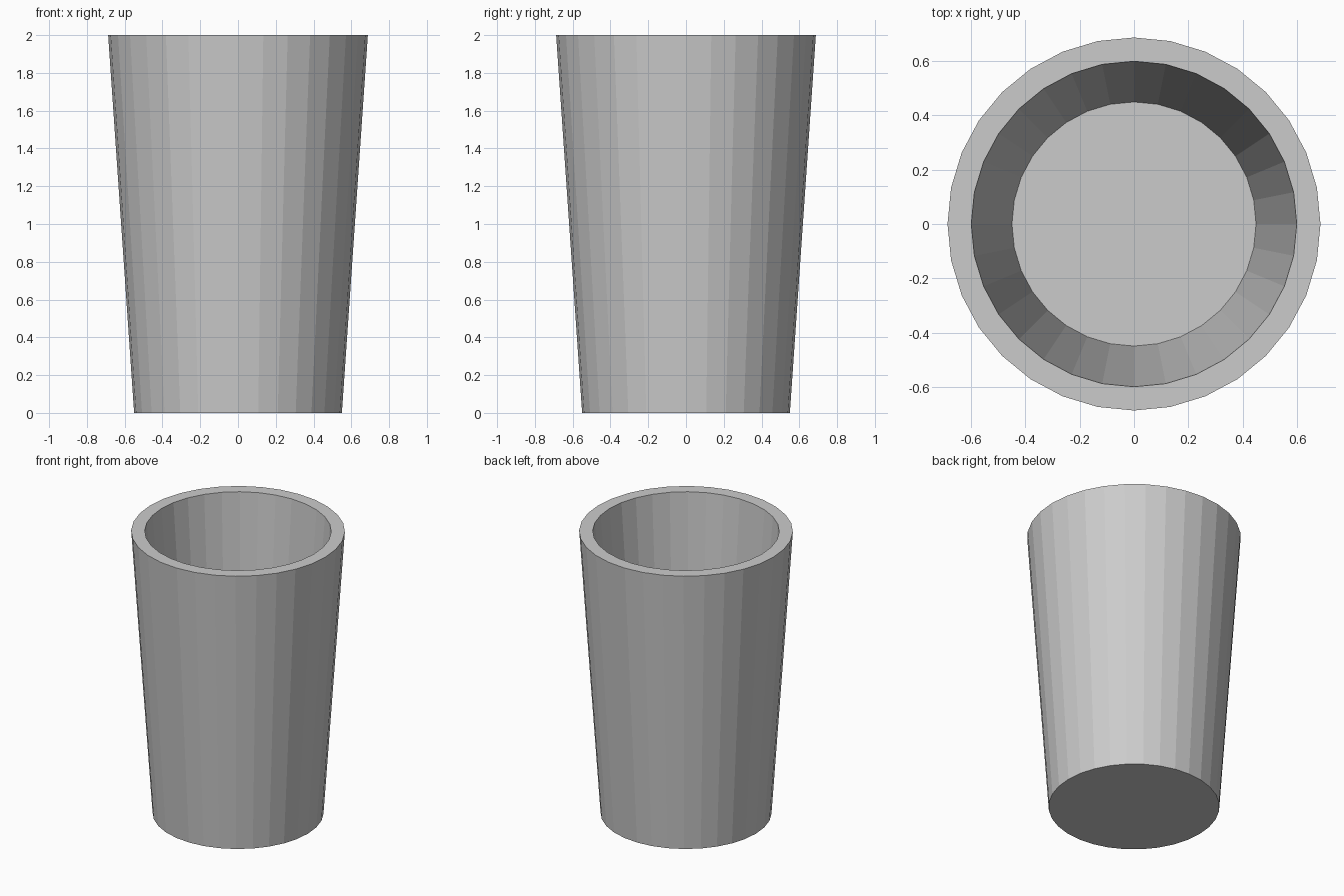
import bpy, bmesh
from math import cos, sin, tau

if "Cube" in bpy.data.objects:
    bpy.data.objects.remove(bpy.data.objects["Cube"])

SIDES = 32
# Cup profile (radius, height): outer foot, outer rim, inner rim, inner floor
PROFILE = [(0.55, 0.0), (0.6875, 2.0), (0.6, 2.0), (0.45, 0.1)]

bm = bmesh.new()
rings = [[bm.verts.new((r * cos(tau * i / SIDES), r * sin(tau * i / SIDES), z))
          for i in range(SIDES)] for r, z in PROFILE]

# Outer wall, rim and inner wall
for a, b in zip(rings, rings[1:]):
    for i in range(SIDES):
        j = (i + 1) % SIDES
        bm.faces.new((a[i], a[j], b[j], b[i]))

# Underside and inner floor
bm.faces.new(rings[0][::-1])
bm.faces.new(rings[-1])
bmesh.ops.recalc_face_normals(bm, faces=bm.faces)

mesh = bpy.data.meshes.new("cup")
bm.to_mesh(mesh)
bm.free()
bpy.context.collection.objects.link(bpy.data.objects.new("cup", mesh))
